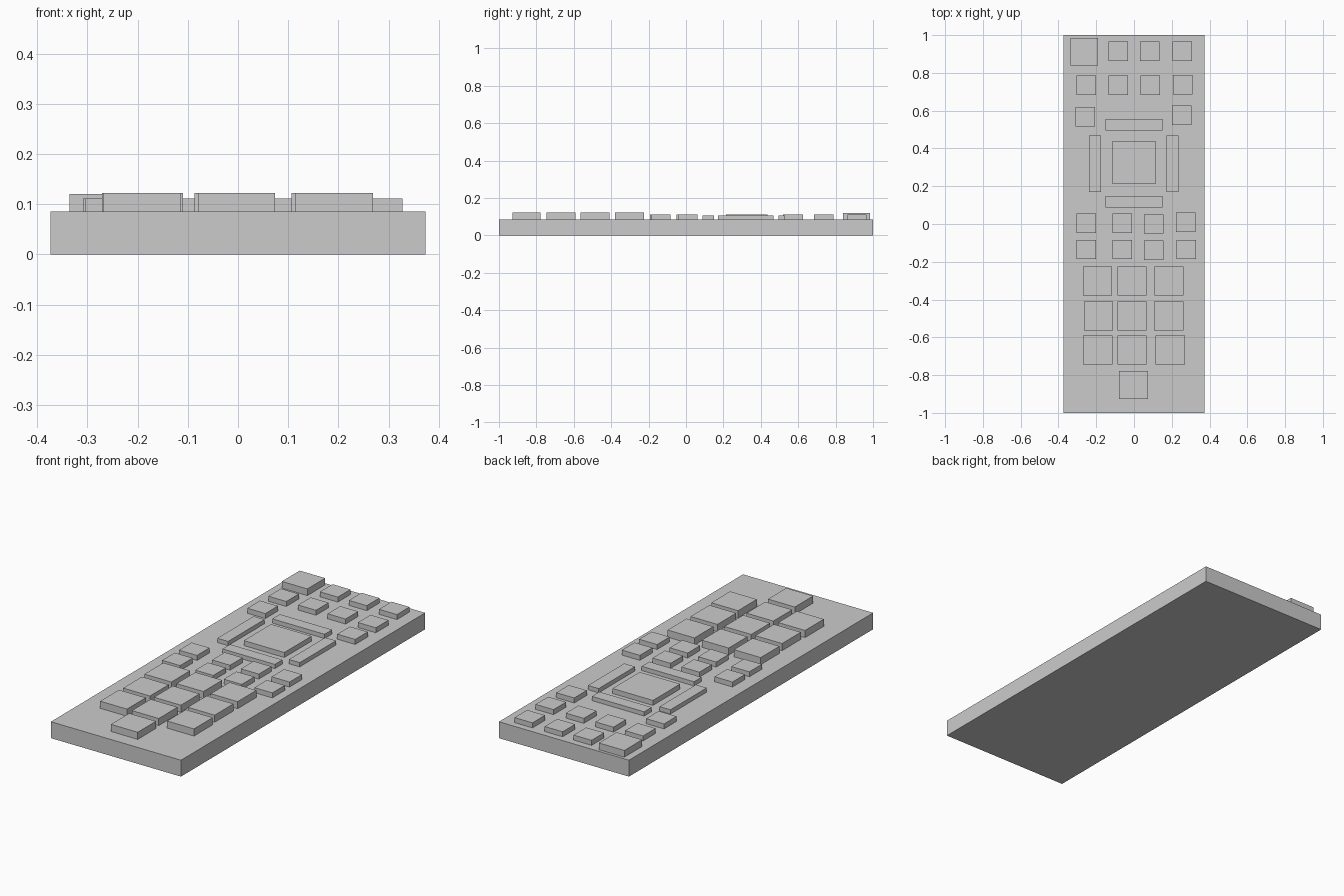
import bpy

BODY_TOP = 0.085
EMBED = 0.005


def block(name, x, y, sx, sy, z0, z1):
    """Flat-faced box with footprint sx by sy, centred on x, y, from z0 to z1."""
    bpy.ops.mesh.primitive_cube_add(size=1, location=(x, y, (z0 + z1) / 2))
    ob = bpy.context.object
    ob.name = ob.data.name = name
    ob.scale = (sx, sy, z1 - z0)
    bpy.ops.object.transform_apply(location=False, rotation=False, scale=True)
    return ob


def key(name, x, y, sx, sy, top):
    return block(name, x, y, sx, sy, BODY_TOP - EMBED, top)


# Remote body
block("remote_body", 0, 0, 0.746, 2.0, 0, BODY_TOP)

# Power button
key("power_button", -0.263, 0.912, 0.146, 0.146, 0.12)

# Small function buttons, slightly uneven rows as (x, y)
small_rows = {
    "source_button": [(-0.083, 0.914), (0.083, 0.914), (0.256, 0.914)],
    "playback_button": [(-0.253, 0.735), (-0.083, 0.735), (0.087, 0.735), (0.259, 0.737)],
    "menu_button": [(-0.257, 0.569), (0.254, 0.575)],
    "colour_button": [(-0.253, 0.003), (-0.063, 0.003), (0.104, 0.0), (0.273, 0.01)],
    "option_button": [(-0.253, -0.135), (-0.063, -0.135), (0.104, -0.14), (0.276, -0.135)],
}
for name, spots in small_rows.items():
    for i, (x, y) in enumerate(spots, 1):
        key(f"{name}_{i}", x, y, 0.103, 0.103, 0.111)

# Direction pad: centre button and four surrounding bars
key("select_button", 0, 0.325, 0.232, 0.223, 0.111)
key("up_bar", 0, 0.526, 0.3, 0.062, 0.107)
key("down_bar", 0, 0.118, 0.3, 0.062, 0.107)
key("left_bar", -0.207, 0.319, 0.062, 0.298, 0.107)
key("right_bar", 0.204, 0.319, 0.062, 0.298, 0.107)

# Large number keys, 1 to 9 then 0
number_rows = [
    (-0.302, (-0.194, -0.01, 0.186)),
    (-0.487, (-0.187, -0.01, 0.184)),
    (-0.668, (-0.192, -0.01, 0.192)),
]
digit = 1
for y, xs in number_rows:
    for x in xs:
        key(f"number_key_{digit}", x, y, 0.154, 0.154, 0.122)
        digit += 1
key("number_key_0", -0.003, -0.852, 0.154, 0.15, 0.122)
